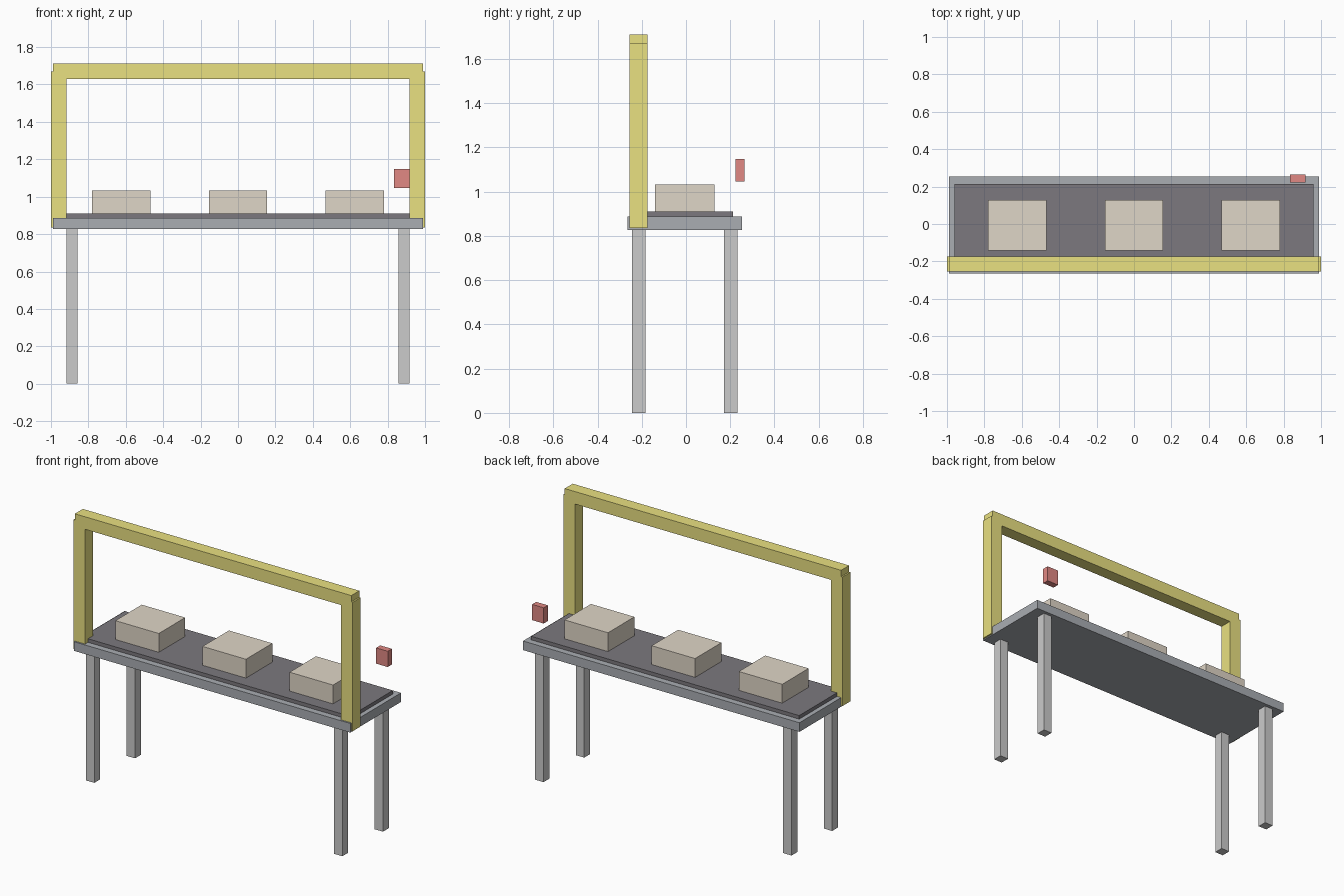
import bpy

if "Cube" in bpy.data.objects:
    bpy.data.objects.remove(bpy.data.objects["Cube"])


def material(name, color):
    m = bpy.data.materials.new(name)
    m.diffuse_color = (*color, 1)
    m.use_nodes = True
    m.node_tree.nodes["Principled BSDF"].inputs["Base Color"].default_value = m.diffuse_color
    return m


def box(name, x, y, z, mat):
    """Box given by its (min, max) range on each axis."""
    bpy.ops.mesh.primitive_cube_add(size=1, location=[sum(r) / 2 for r in (x, y, z)])
    ob = bpy.context.object
    ob.name = name
    ob.scale = [r[1] - r[0] for r in (x, y, z)]
    bpy.ops.object.transform_apply(location=False, rotation=False, scale=True)
    ob.data.materials.append(mat)
    return ob


def around(c, size):
    return (c - size / 2, c + size / 2)


steel = material("steel", (0.70, 0.70, 0.72))
frame_grey = material("frame_grey", (0.40, 0.42, 0.45))
rubber = material("rubber", (0.20, 0.19, 0.21))
yellow = material("yellow", (0.82, 0.75, 0.22))
cardboard = material("cardboard", (0.74, 0.67, 0.57))
red = material("red", (0.75, 0.25, 0.23))

MID_Y = -0.006  # centre line of the table

# Table bed and belt
box("conveyor_bed", (-0.99, 0.99), around(MID_Y, 0.519), (0.828, 0.887), frame_grey)
box("belt", (-0.96, 0.96), around(MID_Y, 0.438), (0.887, 0.91), rubber)

# Legs and guard posts, mirrored left and right
GUARD_Y = (-0.255, -0.173)
for side, s in (("left", -1), ("right", 1)):
    for end, dy in (("front", -0.208), ("back", 0.208)):
        box(f"{end}_{side}_leg", around(s * 0.888, 0.06), around(MID_Y + dy, 0.06),
            (0, 0.828), steel)
    box(f"{side}_guard_post", around(s * 0.9585, 0.083), GUARD_Y, (0.835, 1.67), yellow)

# Guard top beam
box("guard_beam", (-0.99, 0.99), GUARD_Y, (1.63, 1.711), yellow)

# Cartons on the belt
for i in range(3):
    box(f"carton_{i + 1}", around((i - 1) * 0.624, 0.311), around(MID_Y, 0.27),
        (0.91, 1.032), cardboard)

# Stop button box at the back
box("stop_button", around(0.875, 0.083), (0.223, 0.265), (1.046, 1.148), red)
